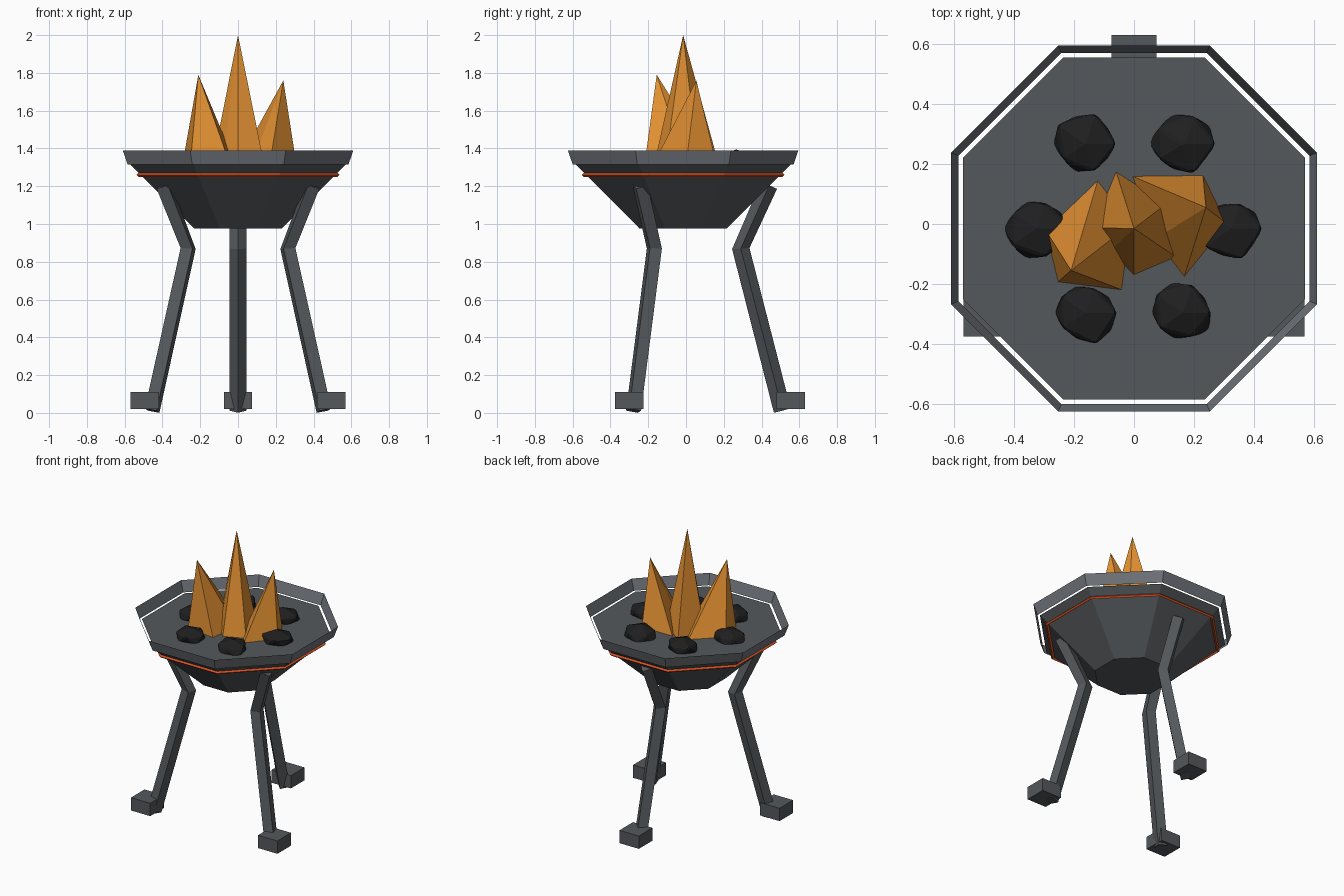
import bpy, bmesh, math, random
from mathutils import Vector

if "Cube" in bpy.data.objects:
    bpy.data.objects.remove(bpy.data.objects["Cube"])

random.seed(4)
CY = -0.015                                  # bowl axis sits slightly forward
OCT = [math.radians(22.5 + 45 * i) for i in range(8)]
C8 = math.cos(math.radians(22.5))            # flat half-width -> corner radius


def material(name, rgb):
    m = bpy.data.materials.new(name)
    m.diffuse_color = (*rgb, 1)
    m.use_nodes = True
    m.node_tree.nodes["Principled BSDF"].inputs["Base Color"].default_value = m.diffuse_color
    return m


IRON = material("dark_iron", (0.09, 0.099, 0.107))
STEEL = material("rim_steel", (0.155, 0.168, 0.188))
GLOW = material("glowing_orange", (0.70, 0.085, 0.018))
FLAME = material("flame_orange", (0.76, 0.28, 0.032))
COAL = material("coal_black", (0.014, 0.014, 0.015))


def finish(name, bm, mat):
    bmesh.ops.recalc_face_normals(bm, faces=bm.faces)
    me = bpy.data.meshes.new(name)
    bm.to_mesh(me)
    bm.free()
    me.materials.append(mat)
    ob = bpy.data.objects.new(name, me)
    bpy.context.collection.objects.link(ob)
    return ob


def lathe(name, profile, mat, caps=False, closed=False):
    """Eight-sided turned shape; profile is (flat half-width, z)."""
    bm = bmesh.new()
    rings = [[bm.verts.new((w / C8 * math.cos(a), CY + w / C8 * math.sin(a), z))
              for a in OCT] for w, z in profile]
    pairs = list(zip(rings, rings[1:]))
    if closed:
        pairs.append((rings[-1], rings[0]))
    for lo, hi in pairs:
        for i in range(8):
            j = (i + 1) % 8
            bm.faces.new((lo[i], lo[j], hi[j], hi[i]))
    if caps:
        bm.faces.new(rings[0])
        bm.faces.new(rings[-1])
    return finish(name, bm, mat)


def bent_bar(name, path, out, mat, r=0.046):
    """Diamond-section bar along a path lying in a vertical plane."""
    bm = bmesh.new()
    side = out.cross(Vector((0, 0, 1)))
    rings = []
    for i, p in enumerate(path):
        t = (path[min(i + 1, len(path) - 1)] - path[max(i - 1, 0)]).normalized()
        n = side.cross(t).normalized()
        rings.append([bm.verts.new(p + d * r) for d in (n, side, -n, -side)])
    for a, b in zip(rings, rings[1:]):
        for i in range(4):
            j = (i + 1) % 4
            bm.faces.new((a[i], a[j], b[j], b[i]))
    bm.faces.new(rings[0])
    bm.faces.new(rings[-1])
    return finish(name, bm, mat)


# Bowl, flared rim sheet and glowing band
lathe("bowl", [(0.23, 0.975), (0.57, 1.315)], IRON, caps=True)
lathe("rim", [(0.585, 1.315), (0.61, 1.39)], STEEL)
lathe("glow_band", [(0.537, 1.26), (0.527, 1.27), (0.515, 1.26), (0.527, 1.25)],
      GLOW, closed=True)

# Three bent legs with block feet
for k, deg in enumerate((90, 210, 330)):
    out = Vector((math.cos(math.radians(deg)), math.sin(math.radians(deg)), 0))
    at = lambda r, z: Vector((0, CY, z)) + out * r
    bent_bar(f"leg_{k + 1}", [at(0.525, 0.012), at(0.305, 0.87), at(0.455, 1.205)], out, IRON)
    bm = bmesh.new()
    bmesh.ops.create_cube(bm, size=1)
    bmesh.ops.scale(bm, vec=(0.15, 0.15, 0.09), verts=bm.verts)
    bmesh.ops.translate(bm, vec=at(0.57, 0.065), verts=bm.verts)
    finish(f"foot_{k + 1}", bm, IRON)

# Flames: leaning irregular pyramids
flames = {
    "flame_middle": ((0, -0.015, 2.0),
                     [(-0.06, 0.175), (0.107, 0.067), (0.14, -0.11),
                      (0.0, -0.17), (-0.08, -0.09), (-0.137, -0.013)]),
    "flame_left": ((-0.21, -0.155, 1.79),
                   [(-0.295, -0.02), (-0.12, 0.147), (-0.01, 0.0),
                    (-0.04, -0.22), (-0.253, -0.193)]),
    "flame_right": ((0.24, 0.055, 1.76),
                    [(-0.007, 0.16), (0.23, 0.163), (0.31, 0.0),
                     (0.167, -0.177), (0.07, -0.05)]),
}
for name, (tip, base) in flames.items():
    bm = bmesh.new()
    top = bm.verts.new(tip)
    ring = [bm.verts.new((x, y, 1.31)) for x, y in base]
    bm.faces.new(ring)
    for i in range(len(ring)):
        bm.faces.new((ring[i], ring[(i + 1) % len(ring)], top))
    finish(name, bm, FLAME)

# Ring of faceted coals
for k in range(6):
    a = math.radians(60 * k)
    bm = bmesh.new()
    bmesh.ops.create_icosphere(bm, subdivisions=1, radius=1)
    for v in bm.verts:
        v.co *= random.uniform(0.88, 1.2)
        v.co = Vector((v.co.x * 0.112, v.co.y * 0.105, v.co.z * 0.06))
        v.co += Vector((0.325 * math.cos(a), CY + 0.325 * math.sin(a), 1.328))
    coal = finish(f"coal_{k + 1}", bm, COAL)
    bev = coal.modifiers.new("worn_edges", "BEVEL")
    bev.width = 0.008
    bev.segments = 1
